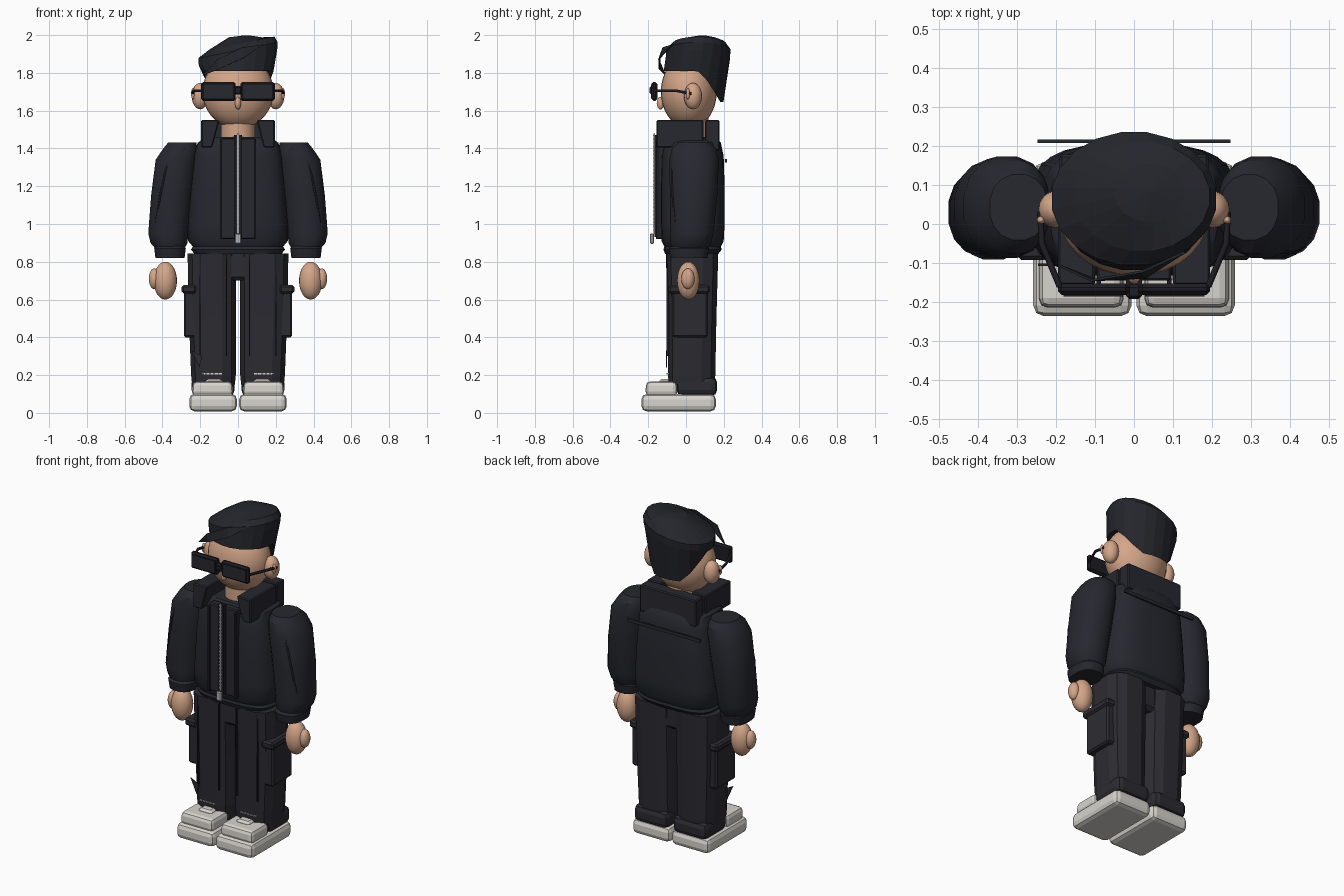
import bpy, bmesh, math
from mathutils import Vector

cube = bpy.data.objects.get("Cube")
if cube:
    bpy.data.objects.remove(cube, do_unlink=True)


def material(name, rgb):
    m = bpy.data.materials.new(name)
    m.use_nodes = True
    m.diffuse_color = (*rgb, 1)
    bsdf = m.node_tree.nodes["Principled BSDF"]
    bsdf.inputs["Base Color"].default_value = (*rgb, 1)
    bsdf.inputs["Roughness"].default_value = 0.8
    return m


JACKET = material("jacket navy black", (0.02, 0.021, 0.029))
PANTS = material("trouser charcoal", (0.024, 0.024, 0.031))
HAIR = material("hair black", (0.018, 0.019, 0.025))
GLASSES = material("glasses black", (0.012, 0.012, 0.017))
SKIN = material("skin", (0.66, 0.38, 0.25))
SHOE = material("shoe off white", (0.68, 0.66, 0.61))
SILVER = material("zip silver", (0.45, 0.45, 0.45))


def finish(name, bm, mat, smooth=None):
    bmesh.ops.recalc_face_normals(bm, faces=bm.faces)
    mesh = bpy.data.meshes.new(name)
    bm.to_mesh(mesh)
    bm.free()
    mesh.materials.append(mat)
    ob = bpy.data.objects.new(name, mesh)
    bpy.context.collection.objects.link(ob)
    if smooth:
        bpy.ops.object.select_all(action="DESELECT")
        ob.select_set(True)
        bpy.context.view_layer.objects.active = ob
        bpy.ops.object.shade_smooth_by_angle(angle=math.radians(smooth))
    return ob


def box(name, x, y, z, mat, bevel=0.0, segments=1, taper=0.0):
    """Box from three ranges; taper pulls the top edges inward."""
    bm = bmesh.new()
    bmesh.ops.create_cube(bm, size=1)
    for v in bm.verts:
        k = 1 - taper * (v.co.z > 0)
        v.co = [(a + b) / 2 + c * (b - a) * f
                for (a, b), c, f in zip((x, y, z), v.co, (k, k, 1))]
    if bevel:
        bmesh.ops.bevel(bm, geom=bm.edges[:], offset=bevel, segments=segments,
                        affect="EDGES", profile=0.5)
    return finish(name, bm, mat)


def span(s, a, b):
    """Mirrored x range."""
    return tuple(sorted((s * a, s * b)))


def ball(name, centre, radii, mat, u=20, v=14):
    bm = bmesh.new()
    bmesh.ops.create_uvsphere(bm, u_segments=u, v_segments=v, radius=1)
    for p in bm.verts:
        p.co = [c + r * k for c, r, k in zip(centre, radii, p.co)]
    return finish(name, bm, mat, 40)


def loft(name, rings, mat, n=16, power=2.0, smooth=None, shape=None):
    """Skin superellipse rings (cx, cy, z, rx, ry), capped at both ends."""
    bm = bmesh.new()
    loops = []
    for i, (cx, cy, z, rx, ry) in enumerate(rings):
        loop = []
        for k in range(n):
            a = math.tau * (k + 0.5) / n
            c, s = math.cos(a), math.sin(a)
            co = Vector((cx + rx * math.copysign(abs(c) ** (2 / power), c),
                         cy + ry * math.copysign(abs(s) ** (2 / power), s), z))
            if shape:
                shape(i, co)
            loop.append(bm.verts.new(co))
        loops.append(loop)
    for a, b in zip(loops, loops[1:]):
        for k in range(n):
            bm.faces.new((a[k], a[(k + 1) % n], b[(k + 1) % n], b[k]))
    bm.faces.new(loops[0])
    bm.faces.new(loops[-1])
    return finish(name, bm, mat, smooth)


def tube(name, points, radius, mat):
    cu = bpy.data.curves.new(name, "CURVE")
    cu.dimensions = "3D"
    cu.bevel_depth = radius
    cu.bevel_resolution = 1
    cu.use_fill_caps = True
    sp = cu.splines.new("POLY")
    sp.points.add(len(points) - 1)
    for p, co in zip(sp.points, points):
        p.co = (*co, 1)
    cu.materials.append(mat)
    ob = bpy.data.objects.new(name, cu)
    bpy.context.collection.objects.link(ob)


def sheet(name, points, mat, quads):
    bm = bmesh.new()
    vs = [bm.verts.new(p) for p in points]
    for q in quads:
        bm.faces.new([vs[i] for i in q])
    ob = finish(name, bm, mat)
    ob.modifiers.new("thickness", "SOLIDIFY").thickness = 0.006


# Jacket body with hem, front placket and zip
loft("jacket_body", [(0, 0.03, 0.84, 0.23, 0.14), (0, 0.035, 0.865, 0.25, 0.155),
                     (0, 0.035, 0.88, 0.24, 0.15), (0, 0.035, 0.91, 0.265, 0.165),
                     (0, 0.035, 1.0, 0.265, 0.17), (0, 0.035, 1.2, 0.25, 0.17),
                     (0, 0.035, 1.36, 0.235, 0.165), (0, 0.035, 1.43, 0.215, 0.15),
                     (0, 0.035, 1.46, 0.17, 0.12)], JACKET, 28, 3.2, 40)
box("placket_panel", (-0.095, 0.095), (-0.145, -0.1), (0.92, 1.455), JACKET, 0.006)
for s in (1, -1):
    box("placket_edge", span(s, 0.084, 0.096), (-0.158, -0.14), (0.92, 1.44), GLASSES)
box("zip_tape", (-0.02, 0.02), (-0.166, -0.14), (0.93, 1.47), GLASSES)
box("zip_strip", (-0.005, 0.005), (-0.173, -0.164), (0.95, 1.48), SILVER)
for i in range(26):
    z = 0.965 + i * 0.02
    box("zip_tooth", (-0.009, 0.009), (-0.175, -0.166), (z, z + 0.007), SILVER)
box("zip_pull", (-0.017, 0.017), (-0.19, -0.17), (0.895, 0.95), SILVER, 0.005)
box("back_seam", (-0.247, 0.247), (0.207, 0.216), (1.325, 1.345), JACKET)

# Standing collar
box("collar_back", (-0.19, 0.19), (0.1, 0.178), (1.39, 1.55), JACKET, 0.006)
for s in (1, -1):
    ob = box("collar_side", span(s, 0.1, 0.195), (-0.157, 0.092), (1.405, 1.55), JACKET, 0.006)
    for v in ob.data.vertices:      # front opening narrows upward
        if abs(v.co.x) < 0.14 and v.co.z < 1.45:
            v.co.x += s * 0.035

# Sleeves, cuffs and hands
for s in (1, -1):
    loft("sleeve", [(s * 0.36, 0.02, 0.865, 0.075, 0.095), (s * 0.365, 0.025, 0.9, 0.1, 0.11),
                    (s * 0.37, 0.03, 0.95, 0.107, 0.118), (s * 0.35, 0.04, 1.15, 0.112, 0.128),
                    (s * 0.325, 0.043, 1.34, 0.113, 0.132), (s * 0.305, 0.043, 1.4, 0.092, 0.12),
                    (s * 0.295, 0.043, 1.432, 0.075, 0.085)], JACKET, 16, 2.2, 35)
    loft("cuff", [(s * 0.36, 0.015, 0.82, 0.078, 0.1), (s * 0.36, 0.015, 0.87, 0.085, 0.108),
                  (s * 0.36, 0.02, 0.885, 0.075, 0.095)], JACKET, 16, 2.6, 35)
    tube("sleeve_crease", [(s * 0.435, -0.055, 1.0), (s * 0.41, -0.072, 1.16),
                           (s * 0.375, -0.072, 1.32)], 0.006, GLASSES)
    ball("hand", (s * 0.385, 0.012, 0.7), (0.062, 0.06, 0.1), SKIN)
    ball("thumb", (s * 0.443, 0.01, 0.71), (0.03, 0.035, 0.055), SKIN, 14, 10)

# Trousers with cargo pockets
box("trouser_seat", (-0.22, 0.22), (-0.08, 0.14), (0.7, 0.86), PANTS, 0.02)
for s in (1, -1):
    loft("trouser_leg", [(s * 0.13, 0.03, 0.15, 0.116, 0.125), (s * 0.13, 0.03, 0.2, 0.121, 0.128),
                         (s * 0.135, 0.032, 0.5, 0.128, 0.132),
                         (s * 0.138, 0.032, 0.845, 0.132, 0.142)], PANTS, 12, 3)
    for x in (0.06, 0.2):
        box("trouser_seam", span(s, x - 0.003, x + 0.003), (-0.104, -0.09), (0.3, 0.84), GLASSES)
    box("cargo_pocket", span(s, 0.22, 0.287), (-0.074, 0.116), (0.4, 0.65), PANTS, 0.01)
    box("pocket_flap", span(s, 0.22, 0.298), (-0.092, 0.126), (0.632, 0.677), PANTS, 0.01)
    for k in range(5):
        x = 0.085 + k * 0.022
        box("hem_stitch", span(s, x, x + 0.017), (-0.103, -0.09), (0.204, 0.21), SHOE)

    # Shoes
    box("shoe_sole", span(s, 0.006, 0.258), (-0.236, 0.158), (0.008, 0.1), SHOE, 0.028, 2)
    box("shoe_toe", span(s, 0.025, 0.245), (-0.215, -0.045), (0.09, 0.166), SHOE, 0.022, 2, 0.04)
    box("shoe_tongue", span(s, 0.075, 0.18), (-0.15, -0.06), (0.13, 0.18), SHOE, 0.012, 1, 0.2)
    box("shoe_heel", span(s, 0.018, 0.245), (-0.05, 0.165), (0.09, 0.19), PANTS, 0.03, 2)

# Loose fabric tag by the right ankle
sheet("ankle_tag", [(-0.245, -0.107, 0.33), (-0.19, -0.107, 0.3), (-0.205, -0.107, 0.24)],
      PANTS, [(0, 1, 2)])

# Head
loft("neck", [(0, 0.03, 1.4, 0.09, 0.09), (0, 0.03, 1.58, 0.09, 0.09)], SKIN, 20, 2, 40)
ball("head", (0, 0.015, 1.7), (0.188, 0.148, 0.195), SKIN, 28, 18)
ball("nose", (0, -0.135, 1.64), (0.016, 0.02, 0.034), SKIN, 12, 8)
for s in (1, -1):
    ball("ear", (s * 0.2, 0.037, 1.677), (0.045, 0.048, 0.07), SKIN, 16, 12)
    ball("ear_lobe", (s * 0.238, 0.01, 1.69), (0.011, 0.011, 0.03), SKIN, 10, 8)


# Hair: tilted crown, straight at the brow and deep at the nape
def hair_shape(i, co):
    if i < 2:
        co.z -= 0.165 * min(1, max(0, (co.y - 0.06) / 0.12)) ** 1.4
    elif i < 5:
        co.z += 0.2 * co.x


loft("hair", [(0, 0.03, 1.83, 0.15, 0.11), (0, 0.04, 1.81, 0.19, 0.16),
              (0, 0.063, 1.88, 0.21, 0.172), (0, 0.065, 1.92, 0.213, 0.172),
              (0.02, 0.07, 1.953, 0.175, 0.14), (0.04, 0.08, 1.988, 0.09, 0.075),
              (0.045, 0.09, 1.999, 0.01, 0.01)], HAIR, 20, 2, None, hair_shape)
sheet("forelock", [(-0.19, -0.11, 1.785), (-0.11, -0.147, 1.87), (-0.1, -0.145, 1.82),
                   (0.02, -0.125, 1.935), (0.03, -0.14, 1.88), (0.13, -0.075, 1.95)],
      HAIR, [(0, 1, 2), (1, 3, 4, 2), (3, 5, 4)])

# Glasses
for s in (1, -1):
    box("lens", span(s, 0.012, 0.195), (-0.182, -0.152), (1.652, 1.752), GLASSES, 0.01)
    box("lens_face", span(s, 0.028, 0.18), (-0.186, -0.18), (1.665, 1.738), JACKET)
    tube("temple", [(s * 0.19, -0.16, 1.705), (s * 0.236, -0.05, 1.705),
                    (s * 0.24, 0.03, 1.69)], 0.008, GLASSES)
box("bridge", (-0.02, 0.02), (-0.192, -0.155), (1.685, 1.73), GLASSES, 0.008)
